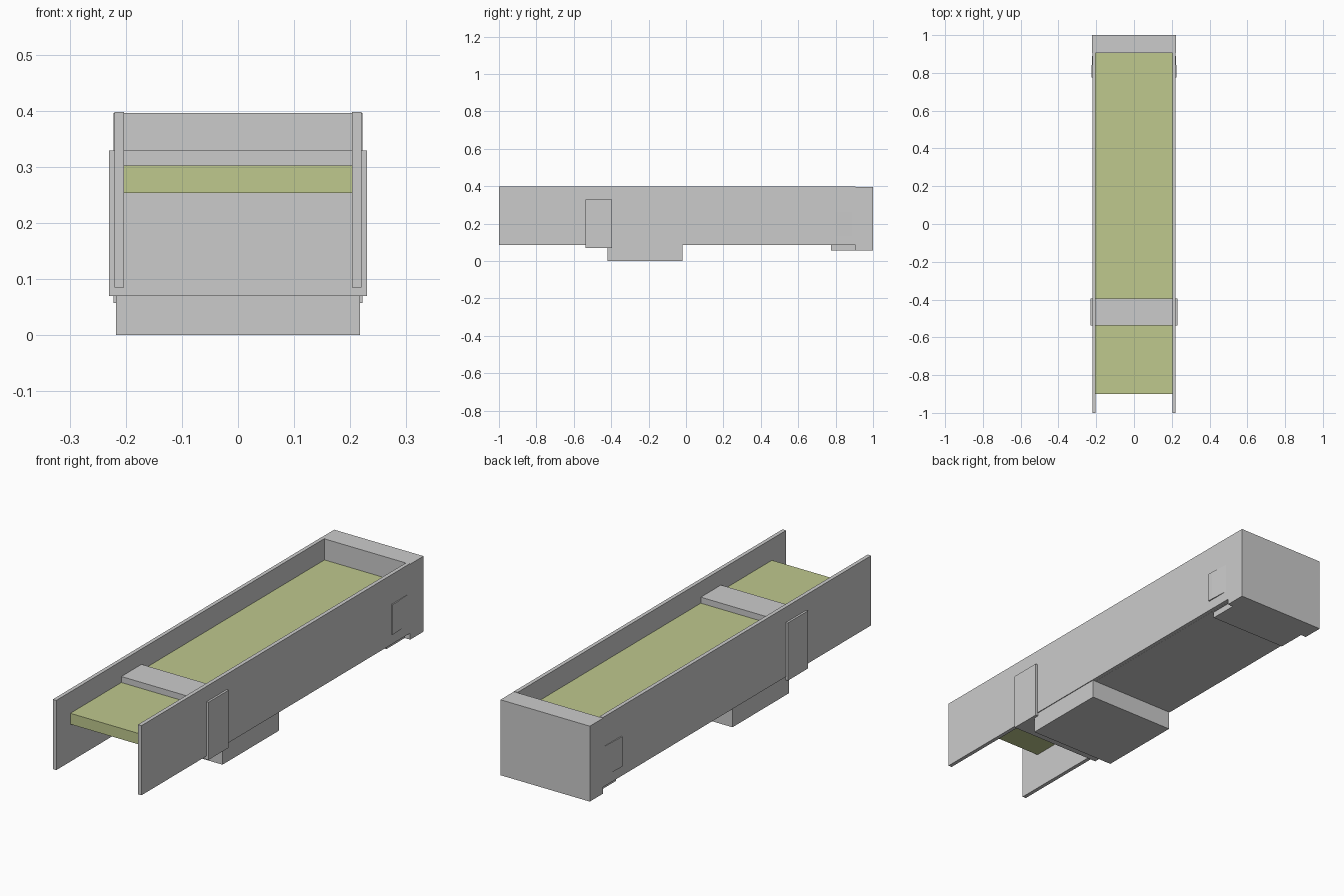
import bpy

if "Cube" in bpy.data.objects:
    bpy.data.objects.remove(bpy.data.objects["Cube"])


def prism(name, profile, z0, z1):
    """Extrude an xy outline from z0 to z1 (outline counter-clockwise)."""
    n = len(profile)
    verts = [(x, y, z) for z in (z0, z1) for x, y in profile]
    faces = [tuple(reversed(range(n))), tuple(range(n, 2 * n))]
    faces += [(i, (i + 1) % n, n + (i + 1) % n, n + i) for i in range(n)]
    mesh = bpy.data.meshes.new(name)
    mesh.from_pydata(verts, [], faces)
    obj = bpy.data.objects.new(name, mesh)
    bpy.context.collection.objects.link(obj)
    return obj


def box(name, x, y, z):
    outline = [(x[0], y[0]), (x[1], y[0]), (x[1], y[1]), (x[0], y[1])]
    return prism(name, outline, *z)


def mirror_x(obj):
    obj.modifiers.new("mirror", 'MIRROR').use_axis[0] = True


# Long side walls
wall = box("side_walls", (0.203, 0.2205), (-1, 0.905), (0.085, 0.398))
mirror_x(wall)

# Flat belt running between the walls
belt = box("belt", (-0.203, 0.203), (-0.9, 0.904), (0.253, 0.302))
green = bpy.data.materials.new("belt_green")
green.diffuse_color = (0.52, 0.58, 0.27, 1)
green.use_nodes = True
green.node_tree.nodes["Principled BSDF"].inputs["Base Color"].default_value = green.diffuse_color
belt.data.materials.append(green)

# Body filling the space under the belt
box("under_body", (-0.203, 0.203), (-0.53, 0.904), (0.0845, 0.2525))

# Closed rear end with a shallow lip reaching forward underneath
box("end_block", (-0.222, 0.222), (0.905, 1), (0.057, 0.396))
box("end_lip", (-0.195, 0.195), (0.775, 0.905), (0.057, 0.0845))

# Thin flared tabs on the outside of the walls
tab = prism("side_tabs", [(0.219, 0.775), (0.226, 0.775), (0.226, 0.80),
                          (0.221, 0.89), (0.219, 0.89)], 0.13, 0.265)
mirror_x(tab)

# Gate band wrapping the body and crossing above the belt
box("gate_band", (-0.23, 0.23), (-0.538, -0.395), (0.07, 0.329))

# Base box standing on the ground
box("base_box", (-0.217, 0.217), (-0.42, -0.02), (0, 0.086))
